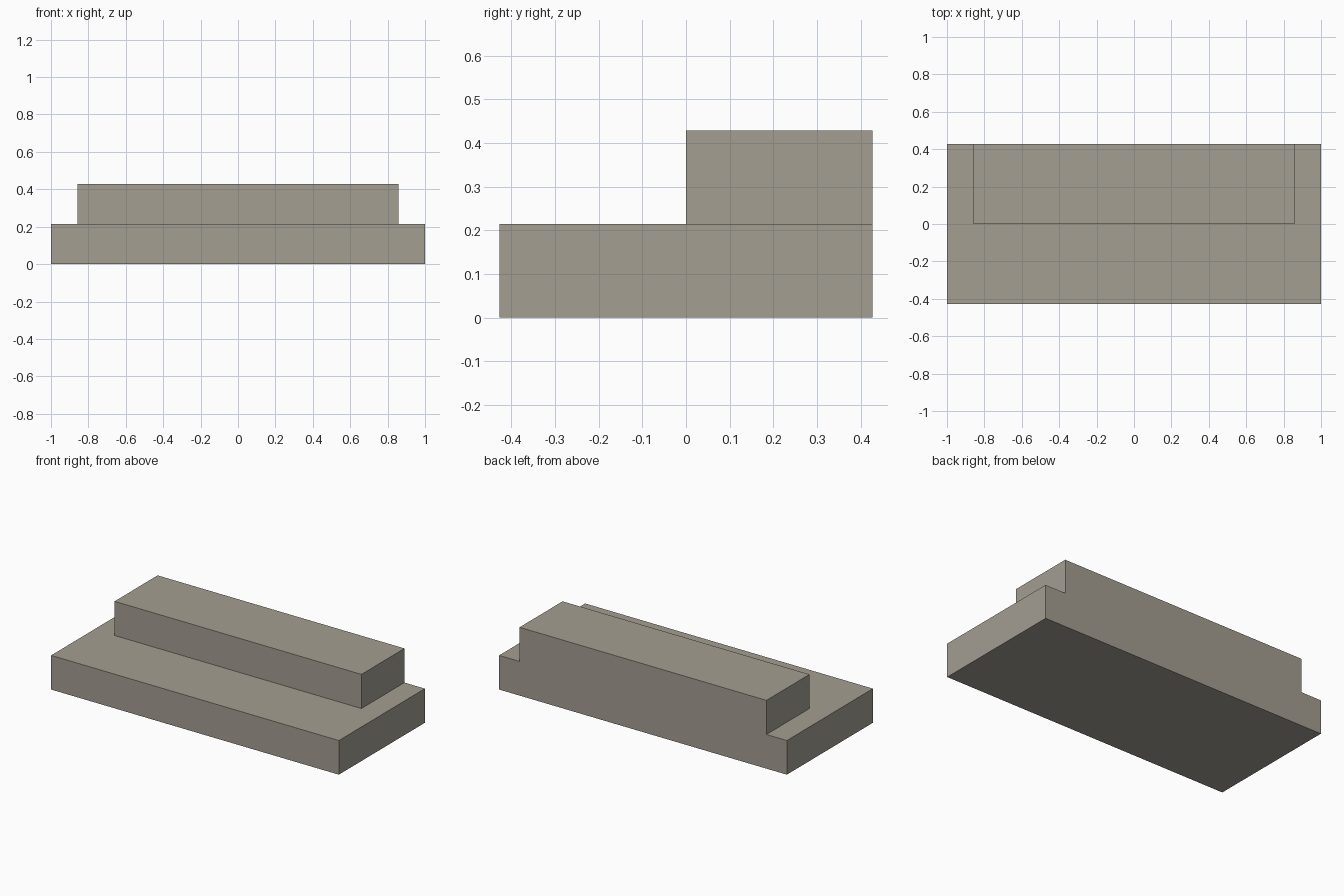
import bpy, bmesh
from mathutils import Matrix, Vector

if "Cube" in bpy.data.objects:
    bpy.data.objects.remove(bpy.data.objects["Cube"])

HALF_X, HALF_Y, STEP_H = 1.0, 0.427, 0.2145
UPPER_X, UPPER_FRONT = 0.858, 0.0

stone = bpy.data.materials.new("warm grey stone")
stone.diffuse_color = (0.37, 0.342, 0.287, 1)
stone.use_nodes = True
stone.node_tree.nodes["Principled BSDF"].inputs["Base Color"].default_value = stone.diffuse_color

# Lower tread: a full-width slab
bm = bmesh.new()
bmesh.ops.create_cube(bm, size=1, matrix=Matrix.Translation((0, 0, STEP_H / 2))
                      @ Matrix.Diagonal((2 * HALF_X, 2 * HALF_Y, STEP_H, 1)))

# Score the outline of the upper tread
for point, normal in (((UPPER_X, 0, 0), (1, 0, 0)),
                      ((-UPPER_X, 0, 0), (1, 0, 0)),
                      ((0, UPPER_FRONT, 0), (0, 1, 0))):
    bmesh.ops.bisect_plane(bm, geom=bm.verts[:] + bm.edges[:] + bm.faces[:],
                           plane_co=Vector(point), plane_no=Vector(normal))

# Upper tread: raise the scored face, flush with the back
bm.normal_update()
top = [f for f in bm.faces if f.normal.z > 0.9
       and abs(f.calc_center_median().x) < UPPER_X
       and f.calc_center_median().y > UPPER_FRONT]
raised = bmesh.ops.extrude_face_region(bm, geom=top)
bmesh.ops.delete(bm, geom=[f for f in top if f.is_valid], context='FACES_ONLY')
bmesh.ops.translate(bm, vec=(0, 0, STEP_H),
                    verts=[v for v in raised["geom"] if isinstance(v, bmesh.types.BMVert)])

# Merge coplanar faces into clean planes
bmesh.ops.dissolve_limit(bm, angle_limit=0.01, verts=bm.verts[:], edges=bm.edges[:])
bmesh.ops.recalc_face_normals(bm, faces=bm.faces[:])

mesh = bpy.data.meshes.new("steps")
bm.to_mesh(mesh)
bm.free()
mesh.materials.append(stone)
bpy.context.collection.objects.link(bpy.data.objects.new("steps", mesh))
